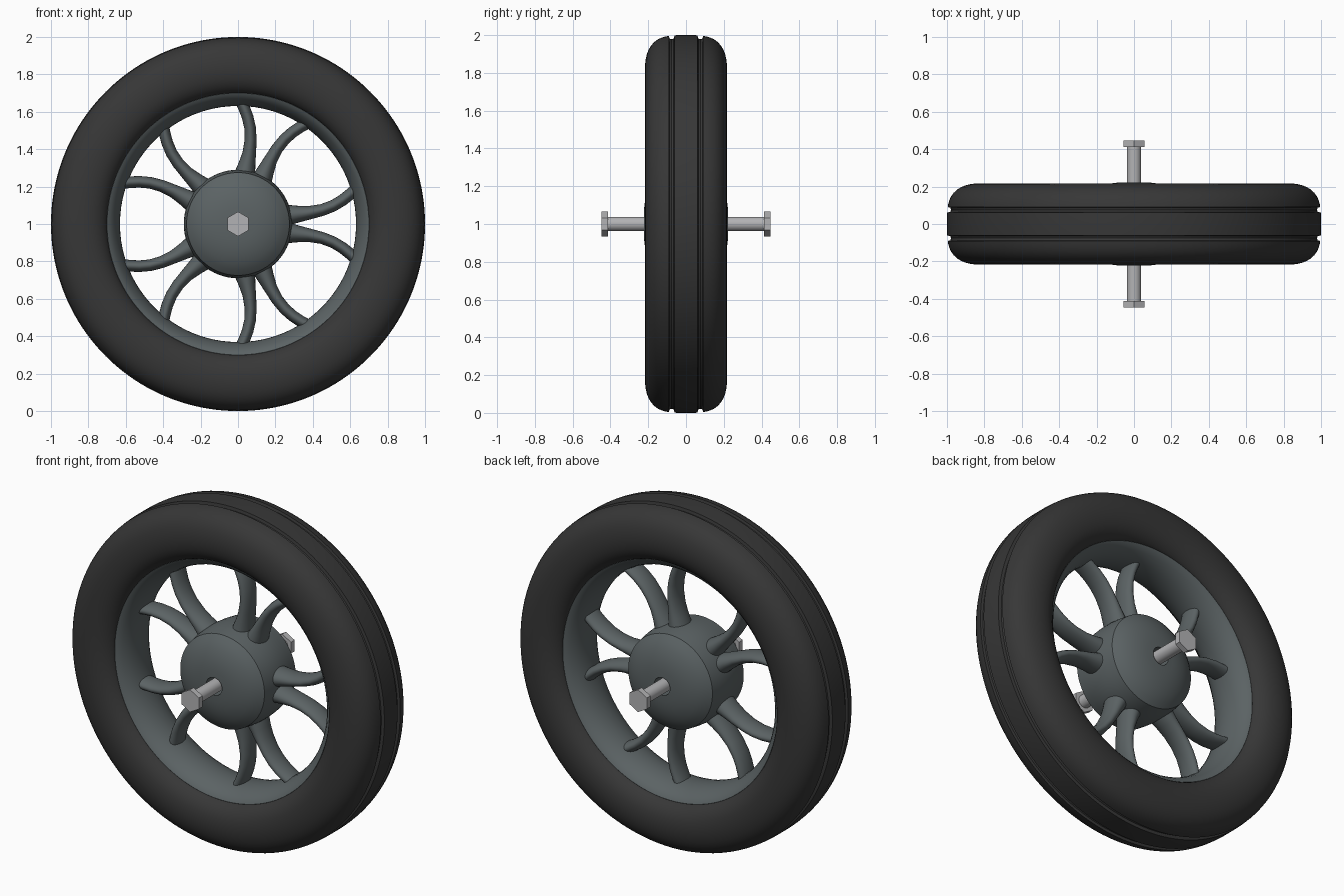
import bpy, bmesh, math
from mathutils import Vector, Matrix

if "Cube" in bpy.data.objects:
    bpy.data.objects.remove(bpy.data.objects["Cube"])

CENTRE = Vector((0, 0, 1))


def material(name, rgb):
    m = bpy.data.materials.new(name)
    m.diffuse_color = (*rgb, 1)
    m.use_nodes = True
    m.node_tree.nodes["Principled BSDF"].inputs["Base Color"].default_value = m.diffuse_color
    return m


RUBBER = material("black rubber", (0.038, 0.038, 0.038))
GREY = material("slate grey metal", (0.105, 0.124, 0.128))
STEEL = material("light steel", (0.45, 0.45, 0.46))


def finish(name, bm, mat, angle=32):
    bmesh.ops.remove_doubles(bm, verts=bm.verts, dist=1e-5)
    bmesh.ops.recalc_face_normals(bm, faces=bm.faces)
    mesh = bpy.data.meshes.new(name)
    bm.to_mesh(mesh)
    bm.free()
    mesh.shade_smooth()
    mesh.set_sharp_from_angle(angle=math.radians(angle))
    mesh.materials.append(mat)
    ob = bpy.data.objects.new(name, mesh)
    ob.location = CENTRE
    bpy.context.collection.objects.link(ob)
    return ob


def bridge(bm, a, b):
    n = len(a)
    for i in range(n):
        j = (i + 1) % n
        bm.faces.new((a[i], a[j], b[j], b[i]))


def lathe(name, profile, mat, segs=128, mirror=True, angle=32):
    """Spin a closed (radius, y) profile about the axle; mirror adds the -y half."""
    pts = list(profile)
    if mirror:
        pts += [(r, -y) for r, y in reversed(profile)]
    bm = bmesh.new()
    rings = []
    for r, y in pts:
        angles = [math.pi / 2 + math.tau * i / segs for i in range(segs)]
        if r == 0:
            rings.append([bm.verts.new((0, y, 0))])
        else:
            rings.append([bm.verts.new((r * math.cos(t), y, r * math.sin(t))) for t in angles])
    for k in range(len(rings)):
        a, b = rings[k], rings[(k + 1) % len(rings)]
        if len(a) == 1 and len(b) == 1:
            continue
        if len(a) > 1 and len(b) > 1:
            bridge(bm, a, b)
        else:
            tip, ring = (a[0], b) if len(a) == 1 else (b[0], a)
            for i in range(segs):
                bm.faces.new((tip, ring[i], ring[(i + 1) % segs]))
    return finish(name, bm, mat, angle)


# Tyre: rounded sidewalls and two tread grooves
lathe("tyre", [
    (0.70, 0.148), (0.708, 0.163), (0.72, 0.178), (0.737, 0.192), (0.757, 0.203),
    (0.78, 0.211), (0.81, 0.216), (0.84, 0.217), (0.87, 0.214), (0.90, 0.207),
    (0.925, 0.197), (0.947, 0.183), (0.965, 0.166), (0.979, 0.146), (0.988, 0.125),
    (0.993, 0.107), (0.996, 0.091), (0.982, 0.087), (0.978, 0.076), (0.982, 0.065),
    (0.999, 0.061), (1.0, 0.03)], RUBBER, 160)

# Rim: band bulging inwards, its outside buried in the tyre
lathe("rim", [
    (0.72, 0.14), (0.70, 0.15), (0.685, 0.142), (0.668, 0.123), (0.652, 0.098),
    (0.64, 0.068), (0.633, 0.035), (0.631, 0.01)], GREY, 128)

# Hub: domed on both sides, bored for the axle
lathe("hub", [
    (0.052, 0.02), (0.052, 0.223), (0.09, 0.221), (0.13, 0.216), (0.17, 0.206),
    (0.21, 0.191), (0.245, 0.171), (0.275, 0.146), (0.284, 0.09), (0.289, 0.04),
    (0.29, 0.01)], GREY, 96, angle=22)

# Axle and hexagonal bolt heads
lathe("axle", [(0, 0.42), (0.038, 0.42)], STEEL, 32)
for side, name in ((-1, "front_bolt_head"), (1, "back_bolt_head")):
    lathe(name, [(0, side * 0.413), (0.066, side * 0.413),
                 (0.066, side * 0.447), (0, side * 0.447)], STEEL, 6, mirror=False)

# Spokes: five mirrored pairs; rows are (along, aside, half width, half depth)
ROWS = [(0.22, 0.042, 0.062, 0.082), (0.27, 0.048, 0.055, 0.076), (0.32, 0.053, 0.045, 0.070),
        (0.38, 0.060, 0.036, 0.066), (0.45, 0.075, 0.032, 0.064), (0.51, 0.098, 0.031, 0.064),
        (0.56, 0.128, 0.031, 0.064), (0.60, 0.160, 0.031, 0.064), (0.638, 0.196, 0.031, 0.064)]


def spoke(name, turn, flip):
    bm = bmesh.new()
    rings = []
    rot = Matrix.Rotation(-turn, 3, 'Y')
    for k, (u, v, w, d) in enumerate(ROWS):
        p, q = ROWS[max(k - 1, 0)], ROWS[min(k + 1, len(ROWS) - 1)]
        t = Vector((q[0] - p[0], q[1] - p[1])).normalized()
        ring = []
        for i in range(24):
            c, s = math.cos(math.tau * i / 24), math.sin(math.tau * i / 24)
            co = Vector((u - t.y * w * c, d * s, flip * (v + t.x * w * c)))
            ring.append(bm.verts.new(rot @ co))
        rings.append(ring)
    for a, b in zip(rings, rings[1:]):
        bridge(bm, a, b)
    bm.faces.new(rings[0])
    bm.faces.new(rings[-1])
    finish(name, bm, GREY, 40)


for n in range(5):
    for flip, label in ((1, "a"), (-1, "b")):
        spoke(f"spoke_{n + 1}{label}", math.radians(72 * n), flip)
